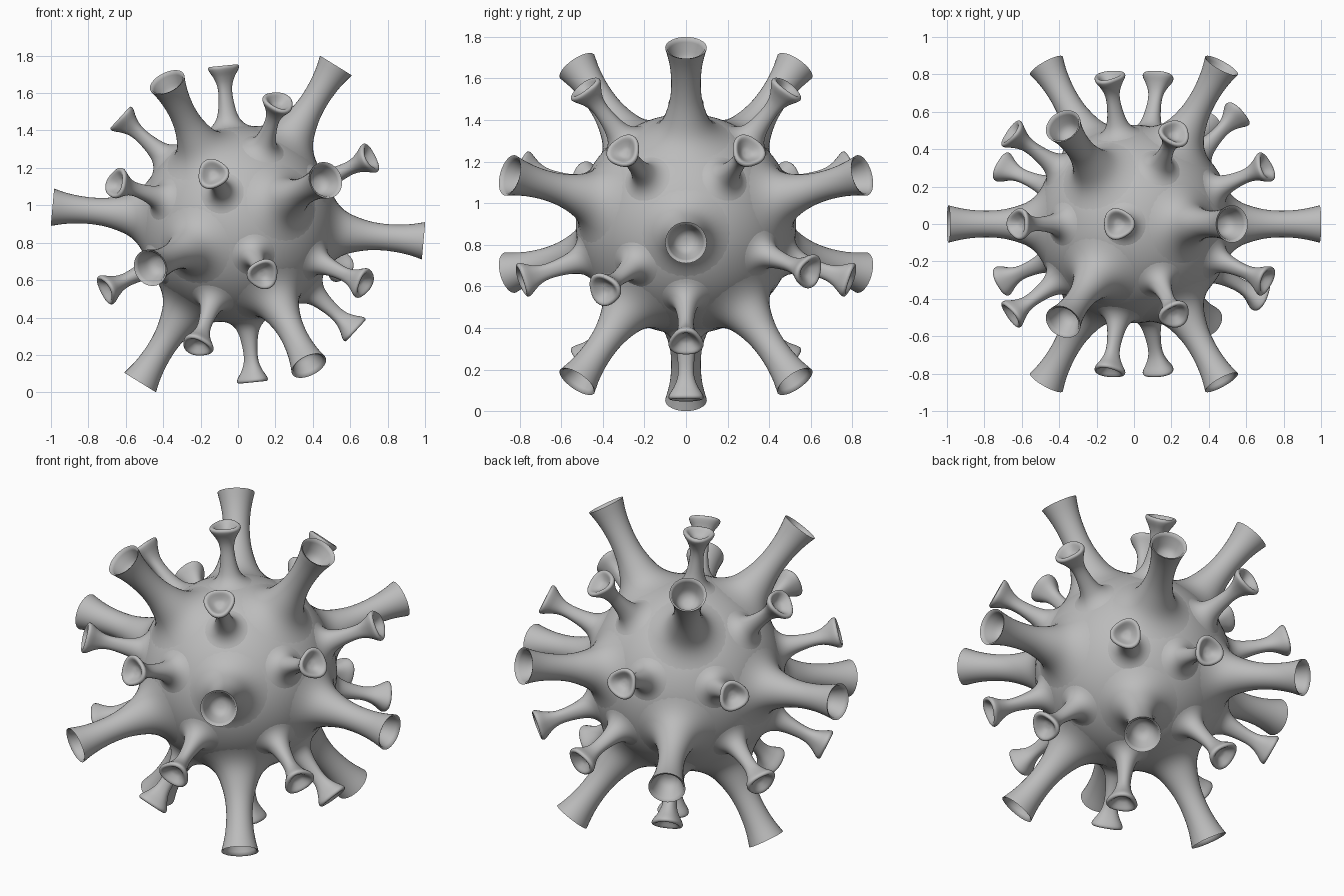
import bpy, bmesh, math
from mathutils import Vector, Matrix

cube = bpy.data.objects.get("Cube")
if cube:
    bpy.data.objects.remove(cube, do_unlink=True)

CENTRE = Vector((0, 0, 0.9))
BODY_RADIUS = 0.53
PHI = (1 + math.sqrt(5)) / 2

grey = bpy.data.materials.new("plain_grey")
grey.use_nodes = True
grey.diffuse_color = (0.5, 0.5, 0.5, 1)
grey.node_tree.nodes["Principled BSDF"].inputs["Base Color"].default_value = (0.5, 0.5, 0.5, 1)


def finish(bm, name):
    """Turn a bmesh into a smooth shaded mesh with sharp rims."""
    bmesh.ops.recalc_face_normals(bm, faces=bm.faces)
    mesh = bpy.data.meshes.new(name)
    bm.to_mesh(mesh)
    bm.free()
    mesh.materials.append(grey)
    mesh.shade_smooth()
    mesh.set_sharp_from_angle(angle=math.radians(55))
    return mesh


def place(mesh, name, matrix):
    obj = bpy.data.objects.new(name, mesh)
    obj.matrix_world = matrix
    bpy.context.collection.objects.link(obj)


def smooth_path(points, steps=3):
    """Catmull-Rom curve through profile points."""
    pts = [Vector(p) for p in points]
    pts = [pts[0] * 2 - pts[1]] + pts + [pts[-1] * 2 - pts[-2]]
    out = []
    for a, b, c, d in zip(pts, pts[1:], pts[2:], pts[3:]):
        for i in range(steps):
            u = i / steps
            out.append((b * 2 + (c - a) * u + (a * 2 - b * 5 + c * 4 - d) * u * u
                        + (b * 3 - a - c * 3 + d) * u ** 3) / 2)
    return out + [pts[-2]]


def lathe(name, path, sides=32, lobes=0.0):
    """Revolve (height, radius) points about z; lobes makes the head three-cornered."""
    bm = bmesh.new()
    rings = []
    for h, r in path[:-1]:
        weight = lobes * min(1, max(0, (h - BODY_RADIUS) / 0.25))
        ring = []
        for i in range(sides):
            a = math.tau * i / sides
            s = r * (1 + weight * math.cos(3 * a))
            ring.append(bm.verts.new((s * math.cos(a), s * math.sin(a), h)))
        rings.append(ring)
    for low, high in zip(rings, rings[1:]):
        for i in range(sides):
            j = (i + 1) % sides
            bm.faces.new((low[i], low[j], high[j], high[i]))
    tip = bm.verts.new((0, 0, path[-1][0]))
    for i in range(sides):
        bm.faces.new((rings[-1][i], rings[-1][(i + 1) % sides], tip))
    return finish(bm, name)


def aim(direction, toward):
    """Matrix with z along direction and x leaning to a neighbour."""
    z = direction.normalized()
    x = (toward - z * toward.dot(z)).normalized()
    return Matrix.Translation(CENTRE) @ Matrix((x, z.cross(x), z)).transposed().to_4x4()


def cyclic(a, b):
    """All sign and cyclic variants of (0, a, b), turned about the y axis."""
    tilt = Matrix.Rotation(-math.atan(0.5), 3, 'Y')
    result = []
    for s in (1, -1):
        for t in (1, -1):
            v = (0, a * s, b * t)
            result += [tilt @ Vector(v[k:] + v[:k]).normalized() for k in range(3)]
    return result


# Round body
bm = bmesh.new()
bmesh.ops.create_icosphere(bm, subdivisions=5, radius=BODY_RADIUS)
place(finish(bm, "body"), "body", Matrix.Translation(CENTRE))

# Large trumpet spikes: flared stem with a thin rim, then a hollow cup
stem = smooth_path([(.462, .257), (.492, .2), (.525, .155), (.565, .122), (.62, .098),
                    (.7, .078), (.78, .071), (.86, .074), (.93, .084), (.996, .1)])
cup = smooth_path([(.99, .088), (.95, .074), (.91, .056), (.89, .03), (.885, 0)])
large_mesh = lathe("large_spike", stem + cup)
large = cyclic(1, PHI)
for n, d in enumerate(large):
    neighbour = sorted(large, key=lambda v: -v.dot(d))[1]
    place(large_mesh, f"large_spike_{n + 1}", aim(d, neighbour))

# Small spikes: thin neck and rounded, dimpled three-cornered head
knob = smooth_path([(.512, .125), (.528, .095), (.55, .072), (.58, .056), (.63, .044),
                    (.7, .037), (.75, .042), (.79, .058), (.82, .076), (.838, .083),
                    (.849, .077), (.848, .064), (.83, .045), (.815, .025), (.81, 0)])
small_mesh = lathe("small_spike", knob, lobes=0.07)
corners = [Vector((x, y, z)).normalized() for x in (1, -1) for y in (1, -1) for z in (1, -1)]
tilt = Matrix.Rotation(-math.atan(0.5), 3, 'Y')
small = cyclic(PHI, 1 / PHI) + [tilt @ c for c in corners]

# Two of the small spikes lean away from the even spacing
leaning = [Vector((.66, -.385, -.31)).normalized(), Vector((.54, .58, -.225)).normalized()]
for n, d in enumerate(small):
    for lean in leaning:
        if d.dot(lean) > 0.95:
            d = lean
    nearest = max(large, key=lambda v: v.dot(d))
    place(small_mesh, f"small_spike_{n + 1}", aim(d, nearest))
